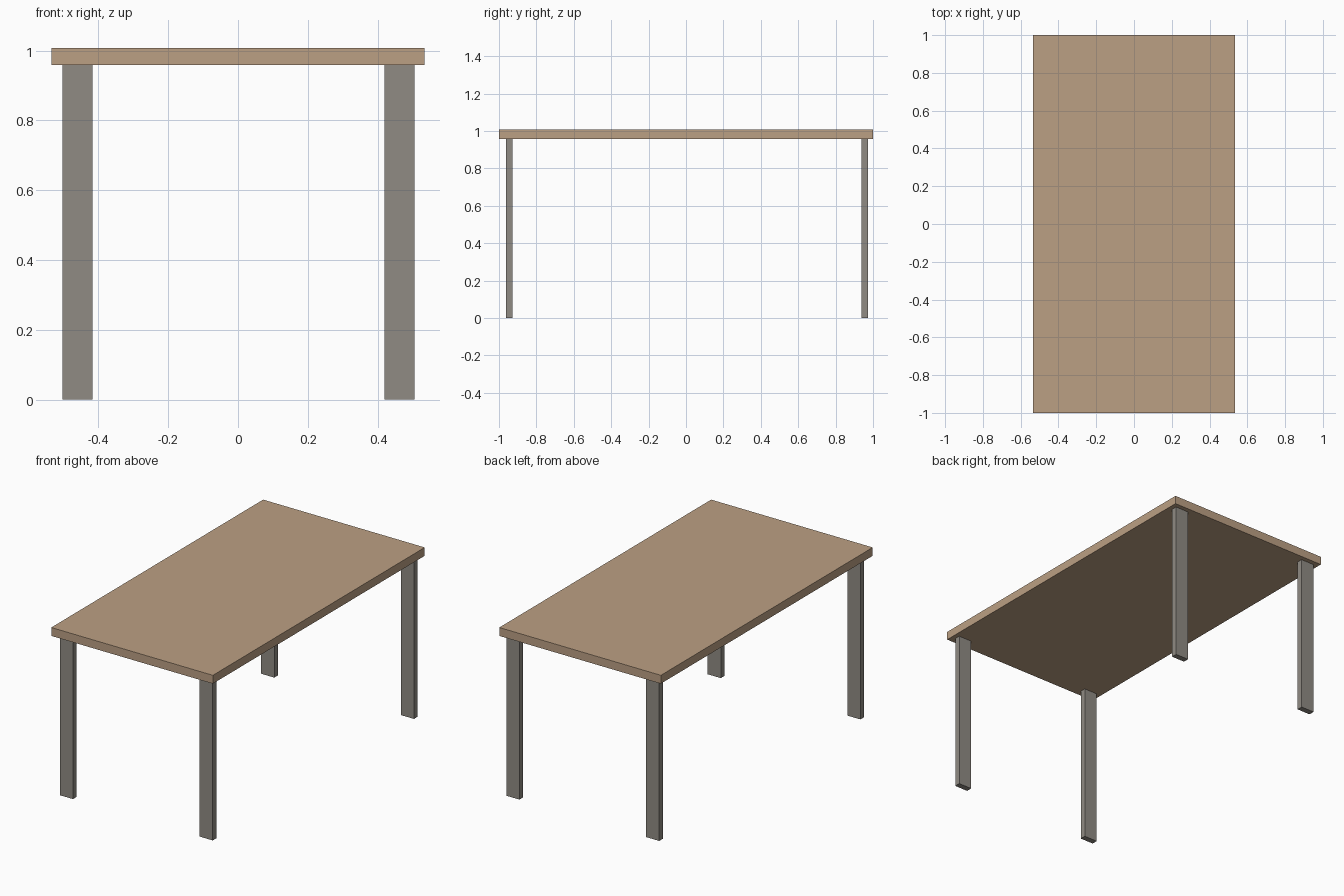
import bpy

if "Cube" in bpy.data.objects:
    bpy.data.objects.remove(bpy.data.objects["Cube"])


def material(name, rgb):
    m = bpy.data.materials.new(name)
    m.diffuse_color = (*rgb, 1)
    m.use_nodes = True
    m.node_tree.nodes["Principled BSDF"].inputs["Base Color"].default_value = m.diffuse_color
    return m


def box(name, lo, hi, mat=None):
    """Box between two opposite corners."""
    center = [(a + b) / 2 for a, b in zip(lo, hi)]
    bpy.ops.mesh.primitive_cube_add(size=1, location=center)
    ob = bpy.context.object
    ob.name = name
    ob.scale = [b - a for a, b in zip(lo, hi)]
    bpy.ops.object.transform_apply(location=False, rotation=False, scale=True)
    if mat:
        ob.data.materials.append(mat)
    return ob


wood = material("wood", (0.50, 0.35, 0.23))
metal = material("warm_grey", (0.28, 0.26, 0.23))

TOP, UNDER = 1.008, 0.958

# Tabletop slab with its thin surface sheet
box("tabletop", (-0.534, -1, UNDER), (0.534, 1, TOP - 0.006), wood)
box("tabletop_surface", (-0.534, -1, TOP - 0.006), (0.534, 1, TOP), wood)

# Four flat rectangular legs
for y_name, y in (("front", -0.945), ("back", 0.955)):
    for x_name, x in (("left", -0.460), ("right", 0.463)):
        box(f"{y_name}_{x_name}_leg",
            (x - 0.0435, y - 0.0175, 0), (x + 0.0435, y + 0.0175, UNDER), metal)
